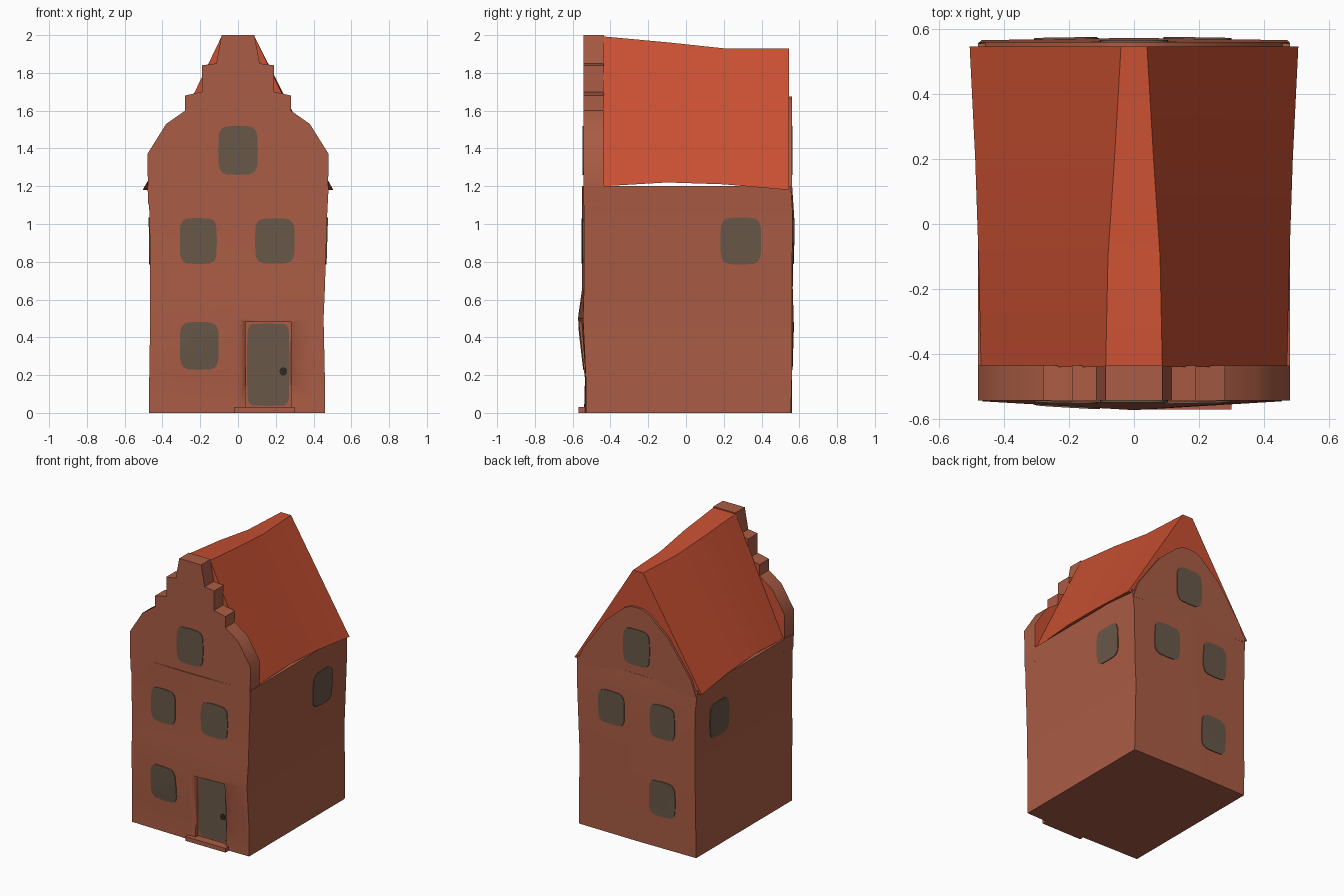
import bpy, bmesh, math
from mathutils import Vector

if "Cube" in bpy.data.objects:
    bpy.data.objects.remove(bpy.data.objects["Cube"])


def material(name, rgb):
    m = bpy.data.materials.new(name)
    m.use_nodes = True
    m.diffuse_color = (*rgb, 1)
    m.node_tree.nodes["Principled BSDF"].inputs["Base Color"].default_value = (*rgb, 1)
    return m


brick = material("brick", (0.40, 0.107, 0.058))
tile = material("roof_tile", (0.58, 0.08, 0.032))
glass = material("window_grey", (0.14, 0.098, 0.065))
dark = material("dark_metal", (0.03, 0.02, 0.015))


def finish(name, bm, *mats, angle=35):
    bmesh.ops.recalc_face_normals(bm, faces=bm.faces)
    mesh = bpy.data.meshes.new(name)
    bm.to_mesh(mesh)
    bm.free()
    obj = bpy.data.objects.new(name, mesh)
    bpy.context.collection.objects.link(obj)
    for m in mats:
        mesh.materials.append(m)
    bpy.ops.object.select_all(action="DESELECT")
    obj.select_set(True)
    bpy.context.view_layer.objects.active = obj
    bpy.ops.object.shade_smooth_by_angle(angle=math.radians(angle))
    return obj


def loft(rings):
    """Closed solid through rings of matching points."""
    bm = bmesh.new()
    loops = [[bm.verts.new(p) for p in ring] for ring in rings]
    n = len(loops[0])
    for a, b in zip(loops, loops[1:]):
        for i in range(n):
            j = (i + 1) % n
            bm.faces.new((a[i], a[j], b[j], b[i]))
    bm.faces.new(loops[0])
    bm.faces.new(loops[-1])
    return bm


def gable_prism(half, y0, y1):
    """Mirror a half outline in x and extrude it along y."""
    outline = half + [(-x, z) for x, z in reversed(half)]
    return loft([[(x, y, z) for x, z in outline] for y in (y0, y1)])


def box(name, x, y, z, mat):
    ring = [(x[0], y[0]), (x[1], y[0]), (x[1], y[1]), (x[0], y[1])]
    return finish(name, loft([[(px, py, h) for px, py in ring] for h in z]), mat)


# Walls: height, left x, right x, front corner, front middle, back corner, back middle
levels = [
    (0.00, -0.47, 0.46, -0.53, -0.54, 0.555, 0.56),
    (0.18, -0.47, 0.46, -0.53, -0.535, 0.56, 0.56),
    (0.50, -0.465, 0.453, -0.545, -0.572, 0.56, 0.57),
    (0.66, -0.465, 0.46, -0.54, -0.55, 0.56, 0.565),
    (1.05, -0.468, 0.472, -0.54, -0.55, 0.565, 0.572),
    (1.20, -0.48, 0.48, -0.54, -0.55, 0.555, 0.562),
]
walls = finish("walls", loft([
    [(l, f, z), (0, fm, z), (r, f, z), (r, b, z), (0, bm_, z), (l, b, z)]
    for z, l, r, f, fm, b, bm_ in levels]), brick)

# Door recess cut into the front wall
cutter = box("door_cutter", (0.04, 0.28), (-0.7, -0.51), (0.025, 0.48), brick)
cutter.hide_render = True
cut = walls.modifiers.new("door_recess", "BOOLEAN")
cut.object = cutter
cut.operation = "DIFFERENCE"
cut.solver = "EXACT"
bpy.context.view_layer.objects.active = walls
bpy.ops.object.modifier_apply(modifier=cut.name)
bpy.data.objects.remove(cutter)
box("doorstep", (-0.02, 0.30), (-0.57, -0.50), (0.0, 0.03), brick)

# Stepped front gable, tiled on its rear face
steps = [(0.475, 1.1), (0.48, 1.37), (0.38, 1.53), (0.28, 1.60), (0.28, 1.68),
         (0.19, 1.70), (0.19, 1.84), (0.115, 1.85), (0.087, 2.0)]
facade = finish("stepped_gable", gable_prism(steps, -0.543, -0.435), brick, tile)
for p in facade.data.polygons:
    p.material_index = int(p.normal.y > 0.5)

# Roof: y, eave half width, eave height, ridge half width, ridge height
sections = [(-0.44, 0.47, 1.20, 0.087, 1.993), (-0.1, 0.478, 1.22, 0.08, 1.962),
            (0.2, 0.488, 1.21, 0.06, 1.93), (0.545, 0.505, 1.18, 0.04, 1.93)]
finish("roof", loft([
    [(-e, y, ze), (-r, y, zr), (r, y, zr), (e, y, ze)]
    for y, e, ze, r, zr in sections]), tile, angle=50)

# Rear gable wall under the tiled rim
arch = [(0.475, 1.15), (0.43, 1.27), (0.25, 1.52), (0.1, 1.65), (0.04, 1.675)]
finish("rear_gable", gable_prism(arch, 0.5, 0.56), brick)


def plate(name, direction, across, height, half_w, half_h, mat, power=0.45):
    """Thin rounded plate projected onto the wall that faces the direction."""
    bpy.context.view_layer.update()
    deps = bpy.context.evaluated_depsgraph_get()
    out = Vector(direction)
    side = Vector((0, 0, 1)).cross(out)
    if side.x + side.y < 0:
        side = -side

    def on_wall(u, v):
        start = out * 2 + side * (across + u) + Vector((0, 0, height + v))
        hit = bpy.context.scene.ray_cast(deps, start, -out)
        return hit[1] + out * 0.005

    bm = bmesh.new()
    centre = bm.verts.new(on_wall(0, 0))
    rim = []
    for i in range(20):
        c, s = math.cos(i * math.tau / 20), math.sin(i * math.tau / 20)
        rim.append(bm.verts.new(on_wall(
            math.copysign(abs(c) ** power, c) * half_w,
            math.copysign(abs(s) ** power, s) * half_h)))
    for a, b in zip(rim, rim[1:] + rim[:1]):
        face = bm.faces.new((centre, a, b))
        face.normal_update()
        if face.normal.dot(out) < 0:
            face.normal_flip()
    # Close the plate back to the wall
    shell = bmesh.ops.extrude_face_region(bm, geom=bm.faces[:])
    for v in shell["geom"]:
        if isinstance(v, bmesh.types.BMVert):
            v.co -= out * 0.008
    finish(name, bm, mat)


# Windows on front and back share a layout
for label, out in (("front", (0, -1, 0)), ("back", (0, 1, 0))):
    plate(label + "_attic_window", out, 0, 1.39, 0.105, 0.13, glass)
    plate(label + "_upper_window_right", out, -0.21, 0.91, 0.098, 0.122, glass)
    plate(label + "_upper_window_left", out, 0.195, 0.91, 0.105, 0.12, glass)
    plate(label + "_ground_window", out, -0.205, 0.355, 0.103, 0.127, glass)
for label, out in (("left", (1, 0, 0)), ("right", (-1, 0, 0))):
    plate(label + "_side_window", out, 0.29, 0.91, 0.108, 0.125, glass)

# Door with its handle
plate("door", (0, -1, 0), 0.16, 0.255, 0.112, 0.218, glass, power=0.25)
plate("door_handle", (0, -1, 0), 0.24, 0.22, 0.02, 0.022, dark, power=1)
